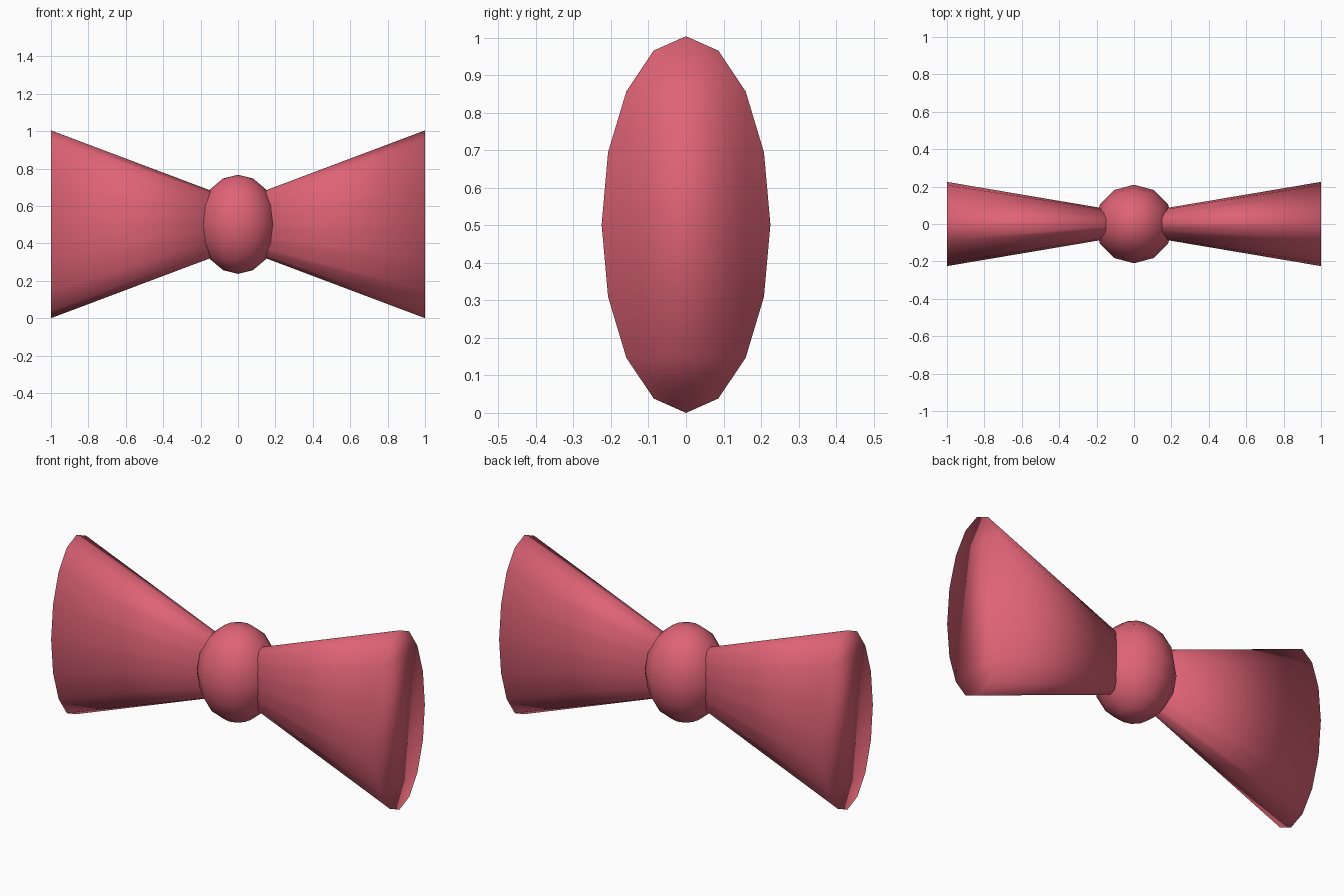
import bpy
from math import radians
from mathutils import Matrix

cube = bpy.data.objects.get("Cube")
if cube:
    bpy.data.objects.remove(cube, do_unlink=True)

MID = 0.502          # height of the bow's centre line
HALF_H = 0.502       # half height of a wing's outer end
HALF_D = 0.225       # half depth of a wing's outer end
INNER = 0.02         # where a wing starts, hidden inside the knot
INNER_RATIO = 0.265  # size of the inner end against the outer end

# Single fabric colour
fabric = bpy.data.materials.new("rose_fabric")
fabric.use_nodes = True
colour = (0.74, 0.125, 0.18, 1)
fabric.diffuse_color = colour
bsdf = fabric.node_tree.nodes["Principled BSDF"]
bsdf.inputs["Base Color"].default_value = colour
bsdf.inputs["Roughness"].default_value = 0.8


def finish(name, transform):
    """Name the new primitive, bake its shape and shade it smooth."""
    obj = bpy.context.object
    obj.name = obj.data.name = name
    obj.data.transform(transform)
    obj.data.materials.append(fabric)
    bpy.ops.object.shade_smooth()
    obj.location.z = MID
    return obj


# Flared wings: flattened, capped cones widening away from the knot
for name, side in (("left_wing", 1), ("right_wing", -1)):
    length = 1 - INNER
    bpy.ops.mesh.primitive_cone_add(vertices=16, radius1=INNER_RATIO, radius2=1,
                                    depth=length, end_fill_type='NGON')
    flatten = Matrix.Diagonal((1, HALF_D, HALF_H, 1))
    turn = Matrix.Rotation(radians(90 * side), 4, 'Y')
    shift = Matrix.Translation((side * (INNER + length / 2), 0, 0))
    finish(name, shift @ flatten @ turn)

# Central knot: an upright egg shape
bpy.ops.mesh.primitive_uv_sphere_add(segments=12, ring_count=8, radius=1)
finish("knot", Matrix.Diagonal((0.21, 0.21, 0.265, 1)))
